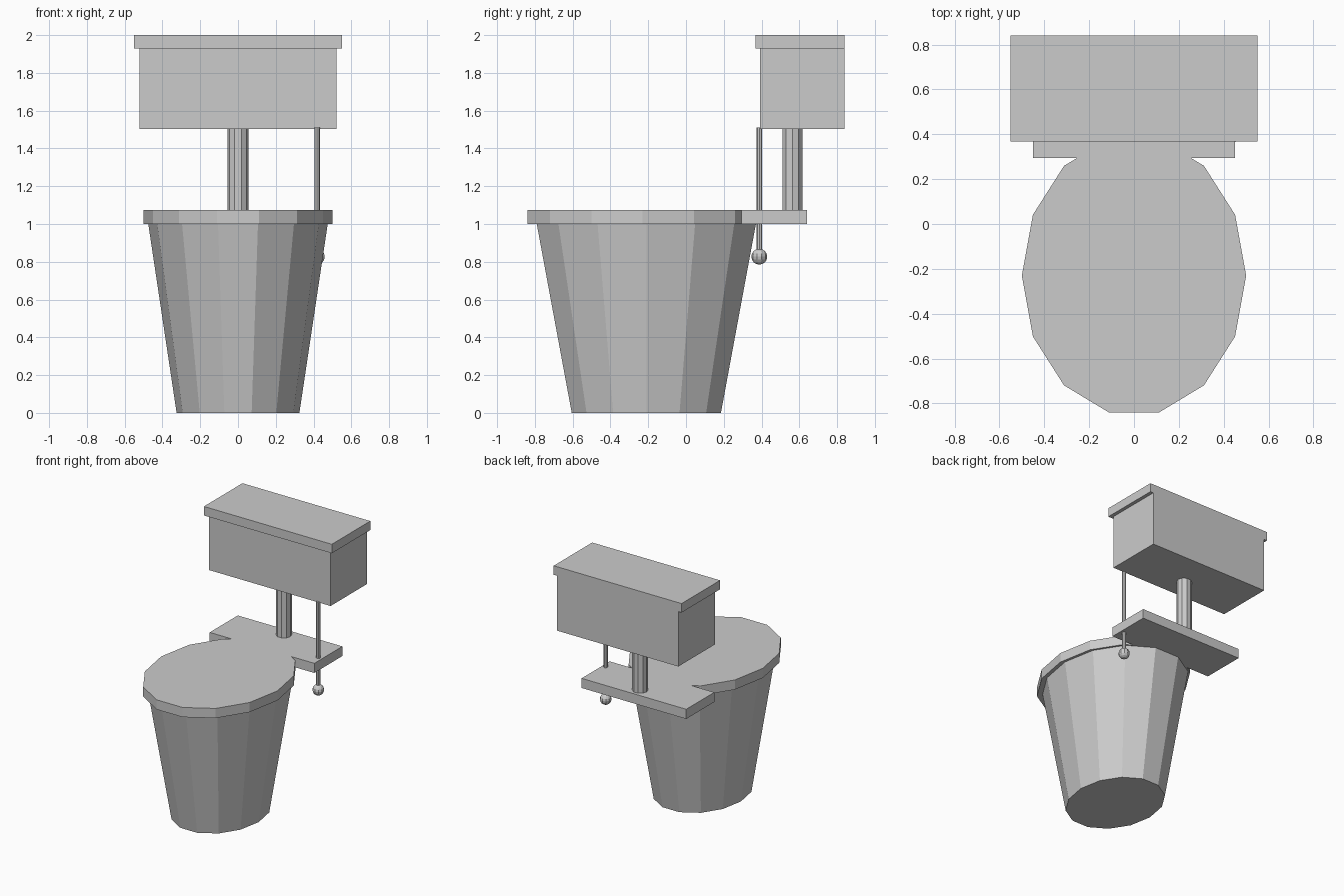
import bpy, bmesh, math

if "Cube" in bpy.data.objects:
    bpy.data.objects.remove(bpy.data.objects["Cube"])

grey = bpy.data.materials.new("plain grey")
grey.diffuse_color = (0.6, 0.6, 0.6, 1)
grey.use_nodes = True
grey.node_tree.nodes["Principled BSDF"].inputs["Base Color"].default_value = grey.diffuse_color


def finish(name, bm):
    bmesh.ops.recalc_face_normals(bm, faces=bm.faces)
    mesh = bpy.data.meshes.new(name)
    bm.to_mesh(mesh)
    bm.free()
    mesh.materials.append(grey)
    ob = bpy.data.objects.new(name, mesh)
    bpy.context.collection.objects.link(ob)
    return ob


def box(name, x, y0, y1, z0, z1):
    """Box symmetric in x."""
    bm = bmesh.new()
    bmesh.ops.create_cube(bm, size=1)
    for v in bm.verts:
        v.co = (x * 2 * v.co.x, y0 if v.co.y < 0 else y1, z0 if v.co.z < 0 else z1)
    return finish(name, bm)


def oval_loft(name, sides, x, y, bottom, top):
    """Capped frustum; bottom and top are (x radius, y radius, z)."""
    bm = bmesh.new()
    rings = []
    for rx, ry, z in (bottom, top):
        angles = [2 * math.pi * i / sides for i in range(sides)]
        rings.append([bm.verts.new((x + rx * math.cos(a), y + ry * math.sin(a), z))
                      for a in angles])
    low, high = rings
    for i in range(sides):
        j = (i + 1) % sides
        bm.faces.new((low[i], low[j], high[j], high[i]))
    bm.faces.new(low[::-1])
    bm.faces.new(high)
    return finish(name, bm)


# Tapered bowl and its flat oval seat
oval_loft("bowl", 14, 0, -0.21, (0.325, 0.405, 0), (0.475, 0.595, 1.0))
oval_loft("seat", 14, 0, -0.23, (0.5, 0.626, 1.0), (0.5, 0.626, 1.075))

# Plate behind the seat, and the pipe up to the tank
box("back_plate", 0.45, 0.295, 0.64, 1.0, 1.075)
oval_loft("pipe", 10, 0, 0.563, (0.056, 0.056, 1.07), (0.056, 0.056, 1.505))

# Tank and lid, flush at the back
box("tank", 0.522, 0.392, 0.84, 1.503, 1.93)
box("tank_lid", 0.55, 0.367, 0.84, 1.93, 2.0)

# Pull rod with a ball on its end
oval_loft("pull_rod", 8, 0.419, 0.388, (0.015, 0.015, 0.84), (0.015, 0.015, 1.51))
bm = bmesh.new()
bmesh.ops.create_uvsphere(bm, u_segments=10, v_segments=8, radius=0.042)
bmesh.ops.translate(bm, verts=bm.verts, vec=(0.419, 0.388, 0.827))
finish("pull_ball", bm)
